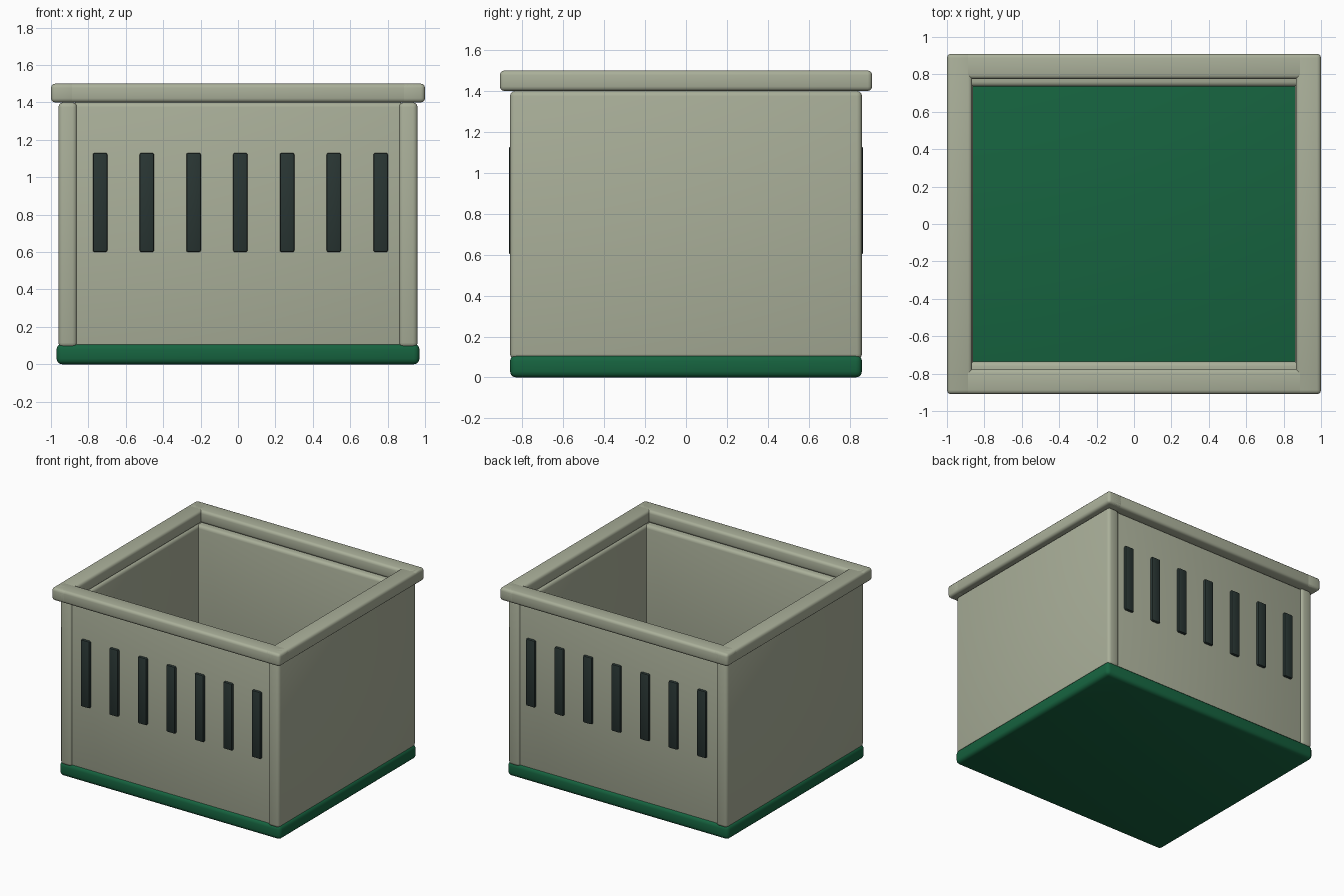
import bpy, bmesh

if "Cube" in bpy.data.objects:
    bpy.data.objects.remove(bpy.data.objects["Cube"])


def material(name, rgb):
    m = bpy.data.materials.new(name)
    m.diffuse_color = (*rgb, 1)
    m.use_nodes = True
    m.node_tree.nodes["Principled BSDF"].inputs["Base Color"].default_value = m.diffuse_color
    return m


STONE = material("pale_sage", (0.40, 0.43, 0.32))
GREEN = material("deep_green", (0.008, 0.125, 0.05))
DARK = material("dark_slot", (0.022, 0.036, 0.033))


def box(name, lo, hi, mat, bevel, segments=3):
    """Rounded box between two opposite corners."""
    bm = bmesh.new()
    bmesh.ops.create_cube(bm, size=1)
    for v in bm.verts:
        v.co = [lo[i] + (v.co[i] + 0.5) * (hi[i] - lo[i]) for i in range(3)]
    bmesh.ops.bevel(bm, geom=bm.edges[:], offset=bevel, segments=segments,
                    profile=0.5, affect='EDGES')
    bmesh.ops.recalc_face_normals(bm, faces=bm.faces[:])
    me = bpy.data.meshes.new(name)
    bm.to_mesh(me)
    bm.free()
    me.materials.append(mat)
    ob = bpy.data.objects.new(name, me)
    bpy.context.collection.objects.link(ob)
    bpy.ops.object.select_all(action='DESELECT')
    ob.select_set(True)
    bpy.context.view_layer.objects.active = ob
    bpy.ops.object.shade_smooth_by_angle(angle=0.6)
    return ob


def span(side, inner, outer):
    return sorted((side * inner, side * outer))


# Base slab, also the visible floor inside
box("base", (-0.97, -0.86, 0), (0.97, 0.86, 0.11), GREEN, 0.03)

for s, label in ((-1, "left"), (1, "right")):
    # End walls and the rim bars above them
    a, b = span(s, 0.86, 0.96)
    box(label + "_wall", (a, -0.86, 0.09), (b, 0.86, 1.40), STONE, 0.025)
    a, b = span(s, 0.865, 1.0)
    box(label + "_rim", (a, -0.91, 1.40), (b, 0.91, 1.50), STONE, 0.022)

for s, label in ((-1, "front"), (1, "back")):
    # Long walls set between the end walls, with rim bars above
    a, b = span(s, 0.735, 0.845)
    box(label + "_wall", (-0.89, a, 0.08), (0.89, b, 1.40), STONE, 0.025)
    a, b = span(s, 0.775, 0.91)
    box(label + "_rim", (-1.0, a, 1.40), (1.0, b, 1.50), STONE, 0.022)
    # Row of dark upright slots
    a, b = span(s, 0.825, 0.865)
    for i in range(7):
        x = 0.0125 + (i - 3) * 0.25
        box(f"{label}_slot_{i + 1}", (x - 0.039, a, 0.60),
            (x + 0.039, b, 1.13), DARK, 0.01, 2)
